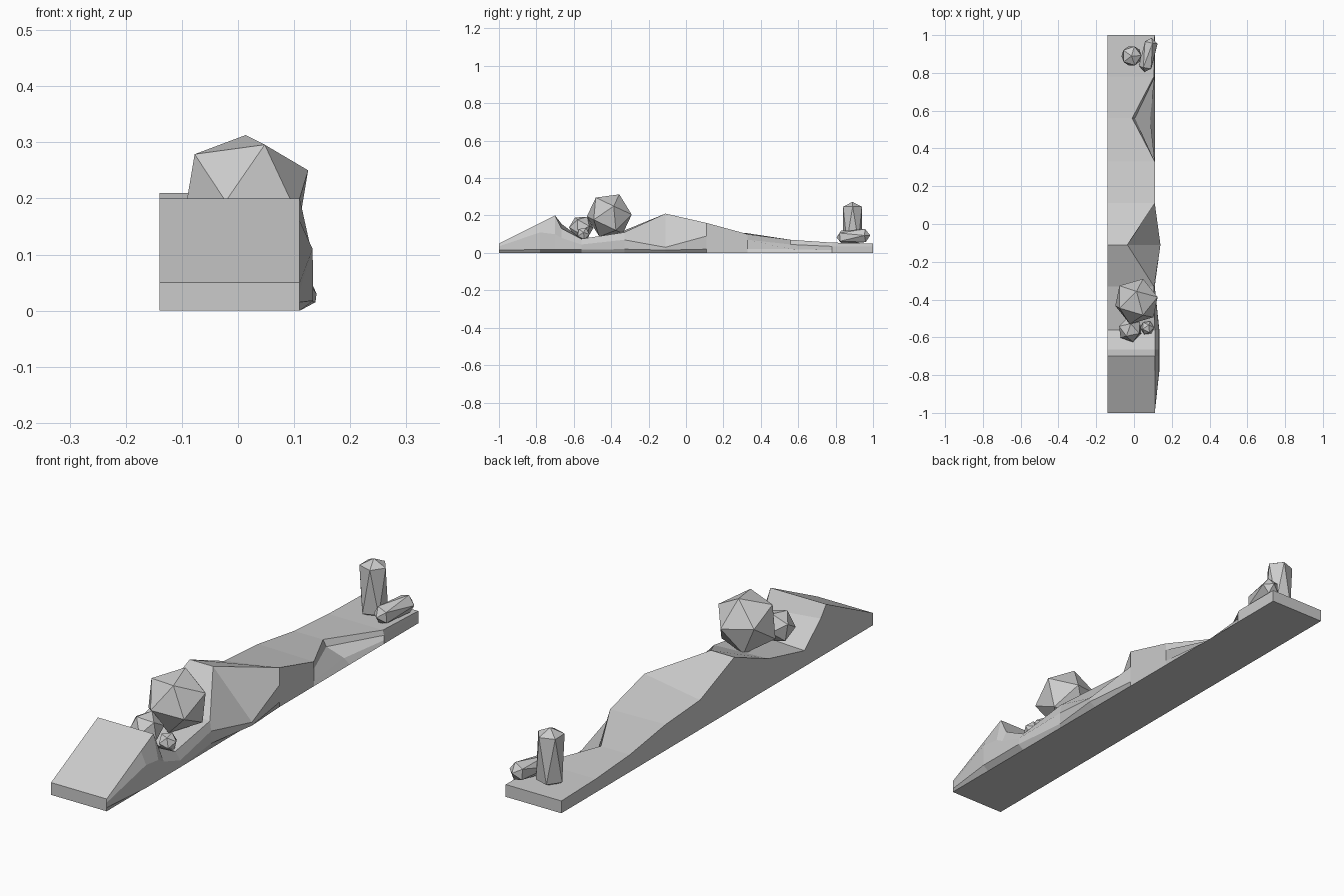
import bpy, bmesh, math
from mathutils import Vector

if "Cube" in bpy.data.objects:
    bpy.data.objects.remove(bpy.data.objects["Cube"])


def finish(name, bm):
    bmesh.ops.recalc_face_normals(bm, faces=bm.faces)
    me = bpy.data.meshes.new(name)
    bm.to_mesh(me)
    bm.free()
    ob = bpy.data.objects.new(name, me)
    bpy.context.collection.objects.link(ob)
    return ob


# Terrain strip: cross-sections lofted along y
# (y, left height, right height, right top x, (mid x, z), (low x, z))
LEFT, RIGHT = -0.14, 0.11
stations = [
    (-1.00, .05, .05, .11, (.11, .035), (.11, .015)),
    (-0.78, .16, .16, .11, (.133, .11), (.134, .018)),
    (-0.70, .20, .20, .11, (.132, .10), (.134, .018)),
    (-0.665, .155, .13, .11, (.132, .08), (.134, .018)),
    (-0.56, .065, .075, .11, (.133, .045), (.134, .018)),
    (-0.33, .12, .11, .105, (.11, .07), (.11, .02)),
    (-0.11, .21, .21, -.035, (.14, .03), (.138, .015)),
    (0.11, .12, .16, .11, (.11, .09), (.11, .02)),
    (0.33, .105, .10, .11, (.11, .07), (.11, .02)),
    (0.56, .07, .07, -.01, (.005, .045), (.085, .02)),
    (0.78, .055, .055, .105, (.11, .035), (.11, .015)),
    (1.00, .05, .05, .11, (.11, .035), (.11, .015)),
]
bm = bmesh.new()
rings = []
for y, hl, hr, xt, mid, low in stations:
    section = [(LEFT, 0), (LEFT, hl), (xt, hr), mid, low, (RIGHT, 0)]
    rings.append([bm.verts.new((x, y, z)) for x, z in section])
for a, b in zip(rings, rings[1:]):
    for i in range(6):
        j = (i + 1) % 6
        bm.faces.new((a[i], a[j], b[j], b[i]))
bm.faces.new(rings[0])
bm.faces.new(rings[-1])
finish("terrain", bm)


def gem(name, center, axis, hint, tip, shoulder, radius):
    """Twenty-sided solid: two twisted five-point rings with pointed caps."""
    c, w = Vector(center), Vector(axis).normalized()
    u = Vector(hint)
    u = (u - w * u.dot(w)).normalized()
    v = w.cross(u)
    bm = bmesh.new()
    top, bottom = bm.verts.new(c + w * tip), bm.verts.new(c - w * tip)
    up, dn = [], []
    for ring, s, off in ((up, 1, 0), (dn, -1, math.pi / 5)):
        for k in range(5):
            t = off + k * math.tau / 5
            p = c + (u * math.cos(t) + v * math.sin(t)) * radius + w * shoulder * s
            ring.append(bm.verts.new(p))
    for k in range(5):
        n = (k + 1) % 5
        bm.faces.new((top, up[k], up[n]))
        bm.faces.new((bottom, dn[n], dn[k]))
        bm.faces.new((up[k], dn[k], up[n]))
        bm.faces.new((up[n], dn[k], dn[n]))
    return finish(name, bm)


# Rocks: regular icosahedra
def rock(name, center, r, axis, hint):
    gem(name, center, axis, hint, r, r * 0.447, r * 0.894)


rock("large_rock", (.013, -.41, .2), .125, (-.035, -.12, -.005), (-.09, -.037, .078))
rock("medium_rock", (-.02, -.56, .135), .067, (-.3, -.5, .8), (1, 0, .2))
rock("small_rock", (.07, -.55, .1), .038, (.3, -.6, .7), (1, .3, 0))

# Crystals: stretched versions of the same solid
gem("upright_crystal", (-.013, .89, .155), (0, 0, 1), (.3, 1, 0), .118, .092, .053)
gem("fallen_crystal", (.075, .895, .088), (.03, .15, .01), (.3, 0, 1), .092, .068, .037)
